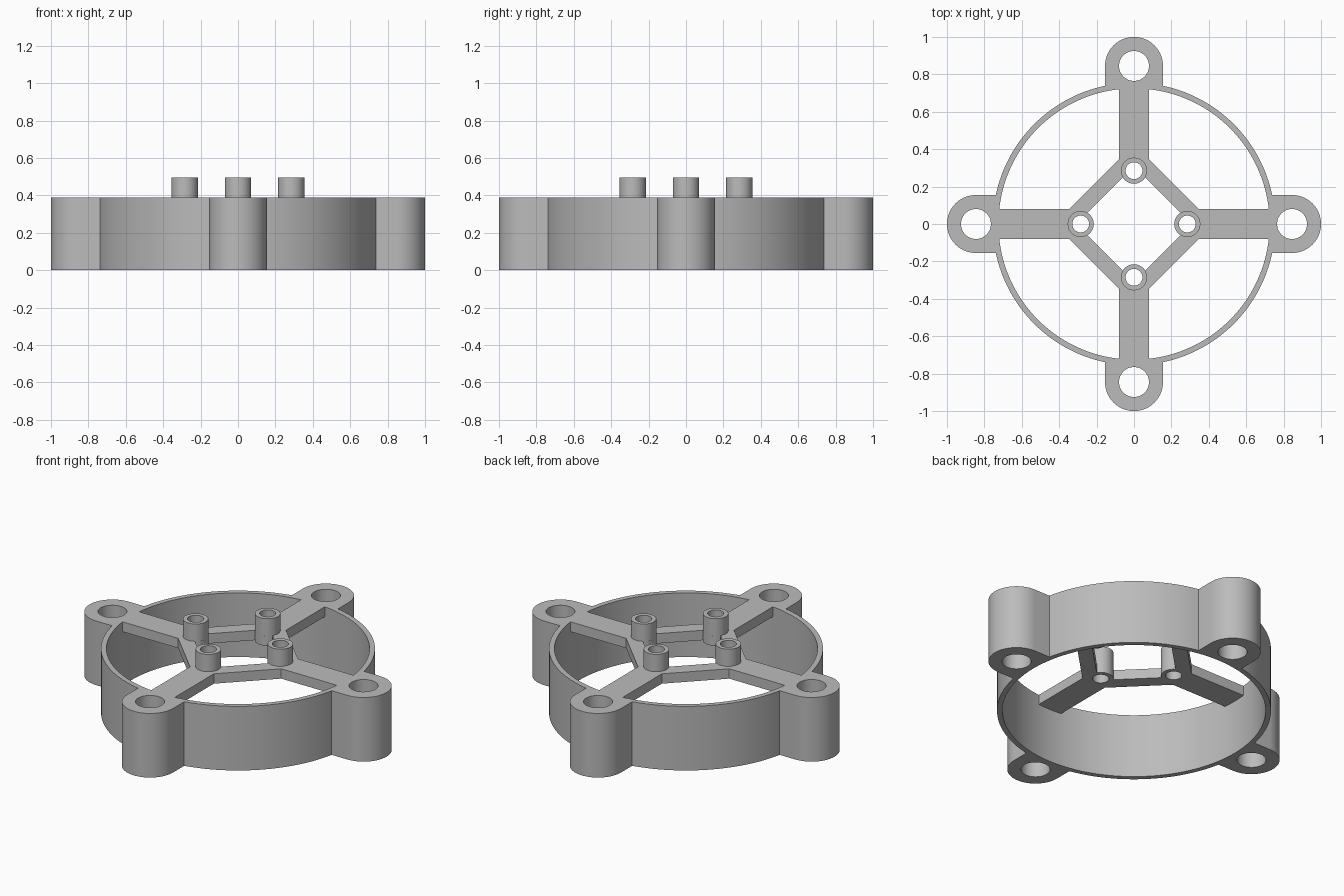
import bpy, bmesh
from math import sin, cos, asin, pi, sqrt

cube = bpy.data.objects.get("Cube")
if cube:
    bpy.data.objects.remove(cube, do_unlink=True)

HEIGHT = 0.39          # ring and lugs
PLATE = 0.06           # spoke thickness
POST_TOP = 0.495
RING_OUT, RING_IN = 0.755, 0.725
LUG_POS, LUG_R, LUG_HOLE = 0.845, 0.155, 0.08
POST_POS, POST_R, POST_HOLE = 0.285, 0.07, 0.045
SPOKE = 0.08           # half width
BAR_OUT, BAR_IN = 0.427, 0.308   # diamond bar edges, measured along an axis

grey = bpy.data.materials.new("grey plastic")
grey.use_nodes = True
colour = (0.5, 0.5, 0.5, 1)
grey.diffuse_color = colour
grey.node_tree.nodes["Principled BSDF"].inputs["Base Color"].default_value = colour


def arc(cx, r, a0, a1, n):
    """Points on an arc centred on the x axis."""
    return [(cx + r * cos(a0 + (a1 - a0) * i / n), r * sin(a0 + (a1 - a0) * i / n))
            for i in range(n + 1)]


def circle(cx, r, n):
    return arc(cx, r, 0, 2 * pi, n)[:-1]


def turn(points, k):
    """Rotate points by k quarter turns."""
    for _ in range(k):
        points = [(-y, x) for x, y in points]
    return points


def around(points):
    """Join four quarter-turned copies into one loop."""
    return [p for k in range(4) for p in turn(points, k)]


def extrude(name, loops, z0, z1):
    """Fill closed loops (inner ones become holes) and extrude them."""
    curve = bpy.data.curves.new(name, 'CURVE')
    curve.dimensions = '2D'
    curve.fill_mode = 'BOTH'
    curve.extrude = (z1 - z0) / 2
    for loop in loops:
        spline = curve.splines.new('POLY')
        spline.points.add(len(loop) - 1)
        for point, (x, y) in zip(spline.points, loop):
            point.co = (x, y, 0, 1)
        spline.use_cyclic_u = True
    temp = bpy.data.objects.new(name + " profile", curve)
    bpy.context.collection.objects.link(temp)
    bpy.context.view_layer.update()
    graph = bpy.context.evaluated_depsgraph_get()
    mesh = bpy.data.meshes.new_from_object(temp.evaluated_get(graph))
    bpy.data.objects.remove(temp, do_unlink=True)
    bpy.data.curves.remove(curve)

    bm = bmesh.new()
    bm.from_mesh(mesh)
    bmesh.ops.remove_doubles(bm, verts=bm.verts, dist=1e-5)
    bmesh.ops.recalc_face_normals(bm, faces=bm.faces)
    bmesh.ops.translate(bm, verts=bm.verts, vec=(0, 0, (z0 + z1) / 2))
    bm.to_mesh(mesh)
    bm.free()
    mesh.name = name
    mesh.materials.clear()
    mesh.materials.append(grey)
    obj = bpy.data.objects.new(name, mesh)
    bpy.context.collection.objects.link(obj)
    bpy.ops.object.select_all(action='DESELECT')
    obj.select_set(True)
    bpy.context.view_layer.objects.active = obj
    bpy.ops.object.shade_smooth_by_angle(angle=pi / 6)
    return obj


# Outer ring with four rounded mounting lugs
join = asin(LUG_R / RING_OUT)
quarter = arc(LUG_POS, LUG_R, -pi / 2, pi / 2, 32) + arc(0, RING_OUT, join, pi / 2 - join, 32)
lug_holes = [turn(circle(LUG_POS, LUG_HOLE, 48), k) for k in range(4)]
extrude("ring_with_lugs", [around(quarter), circle(0, RING_IN, 128)] + lug_holes, 0, HEIGHT)

# Spokes and diamond frame, rounded inward around each post
end = asin(SPOKE / RING_IN)
corner = BAR_OUT - SPOKE
spoke = [(corner, -SPOKE)] + arc(0, RING_IN, -end, end, 6) + [(corner, SPOKE)]
bulge = 3 * pi / 4 - asin((BAR_IN - POST_POS) / (POST_R * sqrt(2))) 
bulge = pi - bulge + pi / 2 - pi / 4 + pi / 4 - pi / 2 if bulge < 0 else bulge
# the bulge starts and ends where the circle meets the inner bar edges
inner = arc(POST_POS, POST_R, 2 * pi - bulge, bulge, 20)
post_holes = [turn(circle(POST_POS, POST_HOLE, 32), k) for k in range(4)]
extrude("spoke_frame", [around(spoke), around(inner)] + post_holes, HEIGHT - PLATE, HEIGHT)

# Four hollow posts standing on the frame corners
for k, side in enumerate(("left", "back", "right", "front")):
    loops = [turn(circle(POST_POS, r, 32), k) for r in (POST_R, POST_HOLE)]
    extrude(side + "_post", loops, HEIGHT, POST_TOP)
